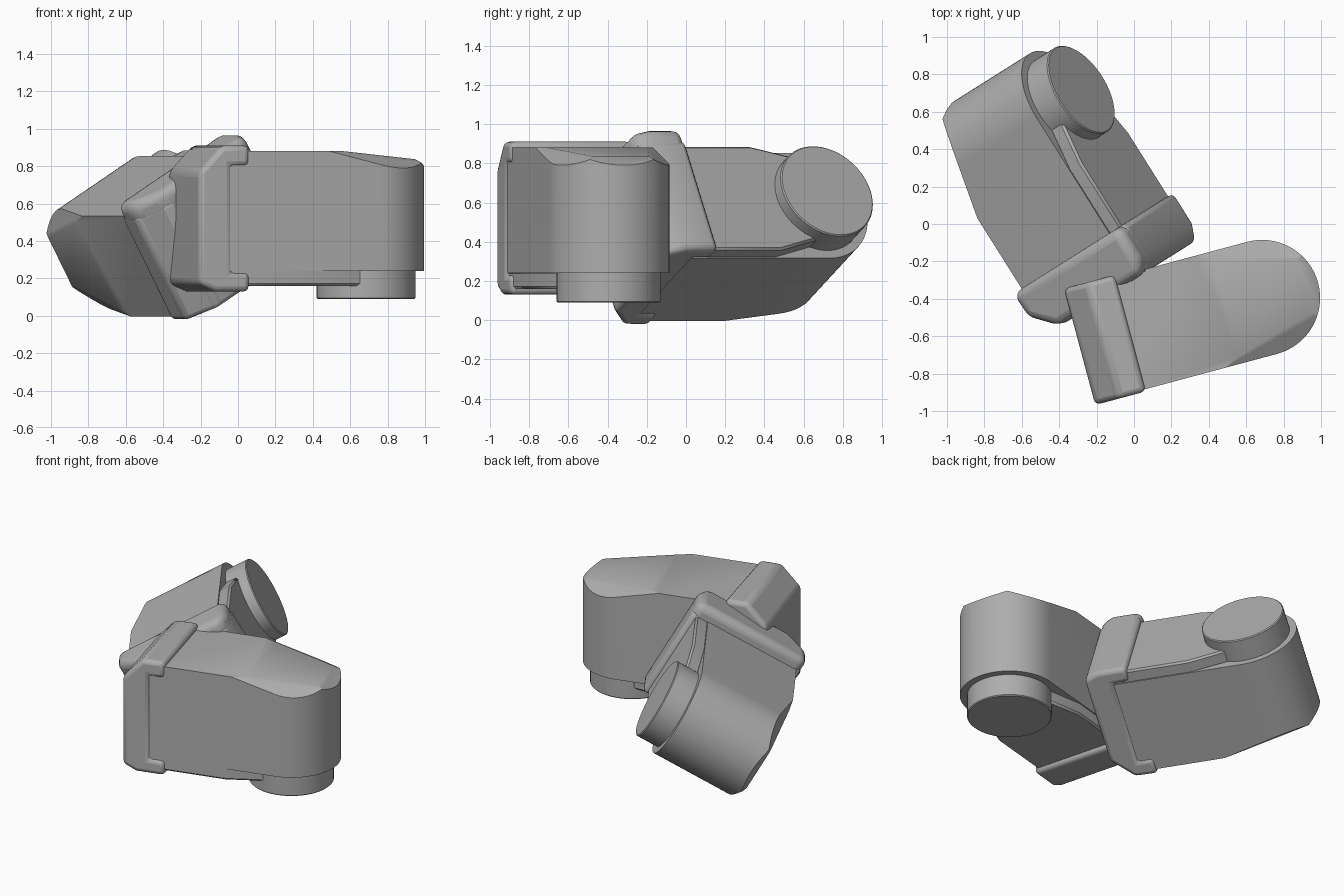
import bpy, bmesh, math
from mathutils import Matrix, Vector

if "Cube" in bpy.data.objects:
    bpy.data.objects.remove(bpy.data.objects["Cube"], do_unlink=True)

grey = bpy.data.materials.new("plain grey")
grey.diffuse_color = (0.42, 0.42, 0.42, 1)
grey.use_nodes = True
grey.node_tree.nodes["Principled BSDF"].inputs["Base Color"].default_value = grey.diffuse_color

HALF = 0.31  # half width of a link


def prism(bm, points, axis, low, high):
    """Extrude a 2D outline along local y or z."""
    def place(p, h):
        return (p[0], h, p[1]) if axis == "y" else (p[0], p[1], h)
    face = bm.faces.new([bm.verts.new(place(p, low)) for p in points])
    out = bmesh.ops.extrude_face_region(bm, geom=[face])
    shift = Vector(place((0, 0), high - low))
    bmesh.ops.translate(bm, vec=shift, verts=[v for v in out["geom"] if isinstance(v, bmesh.types.BMVert)])
    bmesh.ops.recalc_face_normals(bm, faces=bm.faces[:])


def cut(bm, point, normal):
    """Slice away everything beyond a plane and cap the cut."""
    out = bmesh.ops.bisect_plane(bm, geom=bm.verts[:] + bm.edges[:] + bm.faces[:],
                                 plane_co=point, plane_no=normal, clear_outer=True)
    edges = [e for e in out["geom_cut"] if isinstance(e, bmesh.types.BMEdge)]
    bmesh.ops.holes_fill(bm, edges=edges, sides=0)


def finish(bm, name, matrix, bevel=0, segments=2):
    bmesh.ops.recalc_face_normals(bm, faces=bm.faces[:])
    mesh = bpy.data.meshes.new(name)
    bm.to_mesh(mesh)
    bm.free()
    mesh.materials.append(grey)
    obj = bpy.data.objects.new(name, mesh)
    bpy.context.collection.objects.link(obj)
    obj.matrix_world = matrix
    if bevel:
        mod = obj.modifiers.new("soft edges", "BEVEL")
        mod.width, mod.segments, mod.limit_method = bevel, segments, "ANGLE"
        mod.angle_limit = math.radians(35)
    bpy.ops.object.select_all(action="DESELECT")
    obj.select_set(True)
    bpy.context.view_layer.objects.active = obj
    bpy.ops.object.shade_smooth_by_angle(angle=math.radians(30))
    return obj


def link(label, matrix, side_plate):
    # Round-ended housing with a sloping, faceted back
    bm = bmesh.new()
    arc = [math.radians(-90 + 180 * i / 32) for i in range(33)]
    outline = [(-0.87, HALF), (-0.87, -HALF)]
    outline += [(HALF * math.cos(a), HALF * math.sin(a)) for a in arc]
    prism(bm, outline, "z", 0.15, 0.79)
    cut(bm, (-0.2, 0, 0.79), (0.1, 0, 1))
    for a in (-65, 0, 65):
        c, s = math.cos(math.radians(a)), math.sin(math.radians(a))
        cut(bm, (HALF * c, HALF * s, 0.70), (0.6 * c, 0.6 * s, 1))
    finish(bm, label + "_housing", matrix)

    # Raised pad that narrows towards the hub
    bm = bmesh.new()
    half = [(-0.87, HALF - 0.005), (-0.33, HALF - 0.005), (-0.08, 0.24)]
    prism(bm, half + [(u, -v) for u, v in reversed(half)], "z", 0.07, 0.16)
    finish(bm, label + "_pad", matrix, 0.012, 1)

    # Hub disc
    bm = bmesh.new()
    bmesh.ops.create_cone(bm, cap_ends=True, segments=64, radius1=0.265, radius2=0.265,
                          depth=0.2, matrix=Matrix.Translation((0, 0, 0.1)))
    finish(bm, label + "_hub", matrix, 0.006, 1)

    # Collar: chamfered cross-section with a shallow step on each side
    bm = bmesh.new()
    section = [(-0.73, 0.04), (-0.92, 0.04), (-1.01, 0.08), (-1.01, 0.68), (-0.88, 0.82),
               (-0.73, 0.82), (-0.73, 0.71), (-0.83, 0.71), (-0.83, 0.14), (-0.73, 0.14)]
    prism(bm, section, "y", -HALF - 0.012, HALF + 0.012)
    finish(bm, label + "_collar", matrix, 0.028, 3)

    # Thick cover on one side of the collar
    if side_plate:
        bm = bmesh.new()
        prism(bm, section[:6], "y", -0.395, -0.25)
        finish(bm, label + "_collar_cover", matrix, 0.05, 4)


def pose(location, turn, tilt):
    return (Matrix.Translation(location) @ Matrix.Rotation(math.radians(turn), 4, "Z")
            @ Matrix.Rotation(math.radians(tilt), 4, "X"))


link("front_link", pose((0.685, -0.395, 0.09), 15, 0), False)
link("rear_link", pose((-0.28, 0.72, 0.66), 122.2, -120), True)
